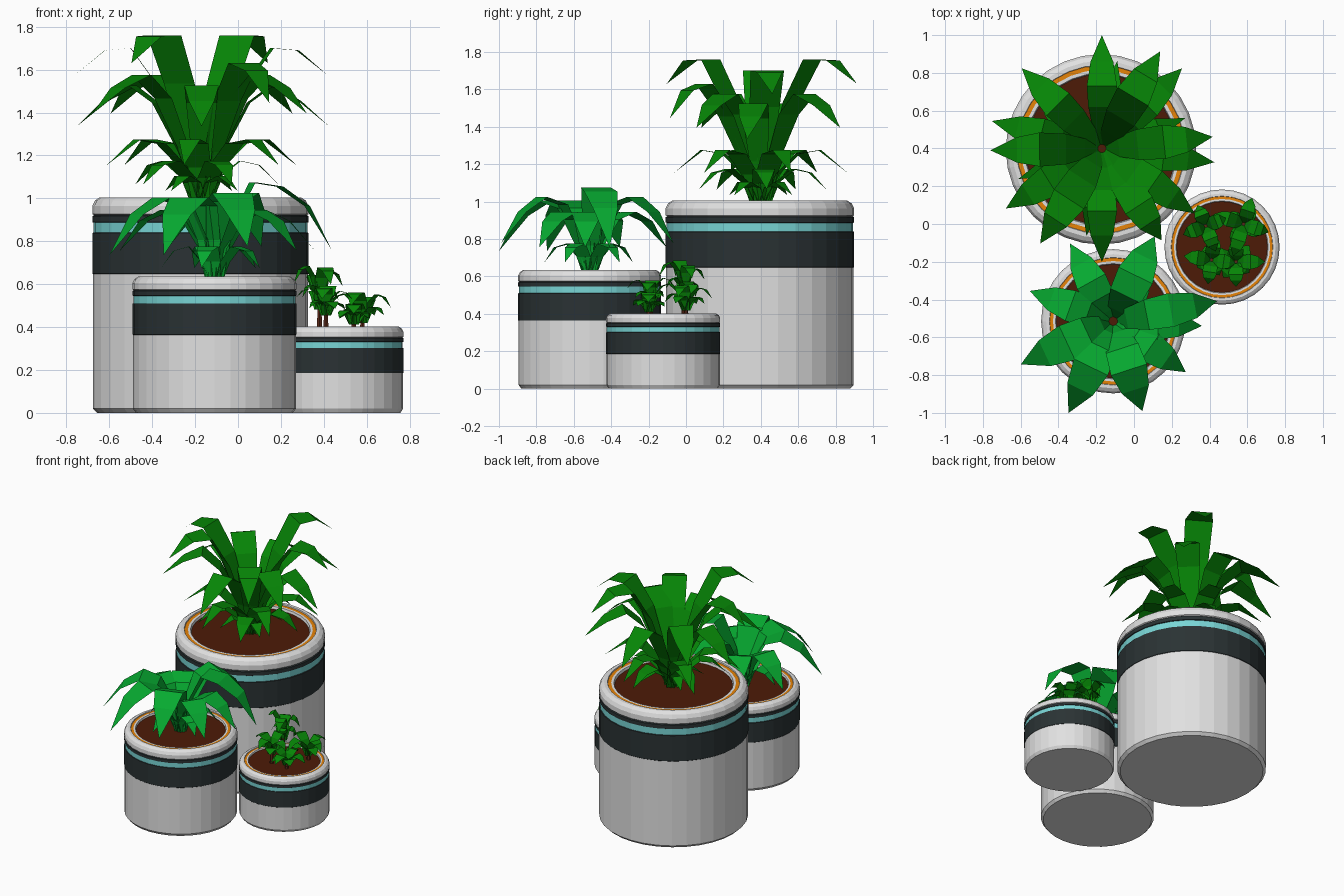
import bpy, bmesh, math, random
from mathutils import Vector

random.seed(4)
if "Cube" in bpy.data.objects:
    bpy.data.objects.remove(bpy.data.objects["Cube"], do_unlink=True)


def material(name, rgb):
    m = bpy.data.materials.new(name)
    m.use_nodes = True
    m.diffuse_color = (*rgb, 1)
    bsdf = next(n for n in m.node_tree.nodes if n.type == 'BSDF_PRINCIPLED')
    bsdf.inputs["Base Color"].default_value = (*rgb, 1)
    return m


white = material("white ceramic", (0.75, 0.75, 0.75))
dark = material("charcoal band", (0.023, 0.032, 0.034))
cyan = material("pale cyan stripe", (0.19, 0.67, 0.67))
orange = material("orange ring", (0.8, 0.23, 0.002))
soil = material("brown soil", (0.075, 0.011, 0.002))
deep_green = material("deep green leaf", (0.002, 0.24, 0.002))
bright_green = material("bright green leaf", (0.002, 0.4, 0.03))
stem_brown = material("brown stem", (0.1, 0.02, 0.008))


def finish(name, bm, mats, location):
    mesh = bpy.data.meshes.new(name)
    bm.to_mesh(mesh)
    bm.free()
    for m in mats:
        mesh.materials.append(m)
    obj = bpy.data.objects.new(name, mesh)
    obj.location = location
    bpy.context.collection.objects.link(obj)
    return obj


# Pots: one turned profile, each step is (radius, height, colour of the wall leading to it)
W, D, C, O, S = range(5)


def pot(name, x, y, radius, height, segments=32):
    steps = [(0.955, 0, W), (0.995, 0.02, W)]
    top_steps = [(0.995, -0.71, W), (1.0, -0.705, D), (1.0, -0.33, D), (0.99, -0.325, D),
                 (0.99, -0.235, C), (1.0, -0.23, D), (1.0, -0.175, D), (0.985, -0.165, D),
                 (1.0, -0.155, W), (1.0, -0.08, W), (0.975, -0.03, W), (0.93, 0, W),
                 (0.885, 0, W), (0.88, -0.015, W), (0.835, -0.015, O), (0.80, -0.015, W),
                 (0.79, -0.05, W)]
    profile = [(r * radius, z, c) for r, z, c in steps]
    profile += [(r * radius, height + z * radius, c) for r, z, c in top_steps]
    bm = bmesh.new()
    rings = []
    for r, z, c in profile:
        rings.append([bm.verts.new((r * math.cos(a), r * math.sin(a), z))
                      for a in (math.tau * i / segments for i in range(segments))])
    for k in range(1, len(rings)):
        low, high = rings[k - 1], rings[k]
        for i in range(segments):
            j = (i + 1) % segments
            bm.faces.new((low[i], low[j], high[j], high[i])).material_index = profile[k][2]
    bm.faces.new(rings[0][::-1])
    bm.faces.new(rings[-1]).material_index = S
    return finish(name, bm, [white, dark, cyan, orange, soil], (x, y, 0))


# Leaf: a flat blade swept along a (distance, height) path and ending in a point
def add_leaf(bm, angle, path, half_width, root=(0, 0, 0)):
    angle = math.radians(angle)
    out = Vector((math.cos(angle), math.sin(angle), 0))
    side = Vector((-out.y, out.x, 0))
    root, up = Vector(root), Vector((0, 0, 1))
    widths = (0.35, 0.6, 0.9, 1.0, 0.75)
    rows = []
    for k, (r, z) in enumerate(path[:-1]):
        p = root + out * r + up * z
        w = side * half_width * widths[k + 6 - len(path)]
        rows.append([bm.verts.new(p - w), bm.verts.new(p + w)])
    tip = bm.verts.new(root + out * path[-1][0] + up * path[-1][1])
    for a, b in zip(rows, rows[1:]):
        bm.faces.new((a[0], a[1], b[1], b[0]))
    bm.faces.new((*rows[-1], tip))


def rosette(name, location, layers, mat):
    bm = bmesh.new()
    for angles, path, width in layers:
        for a in angles:
            add_leaf(bm, a, path, width)
    return finish(name, bm, [mat], location)


def around(count, start):
    return [start + 360 * i / count for i in range(count)]


pot("large_pot", -0.175, 0.395, 0.504, 1.005)
pot("medium_pot", -0.11, -0.515, 0.382, 0.635)
pot("small_pot", 0.466, -0.122, 0.305, 0.402)

# Large plant: tiers of arching leaves, tallest in the middle
rosette("large_plant", (-0.17, 0.4, 0.975), [
    ((59, -123), [(.02, 0), (.09, .28), (.19, .56), (.32, .785), (.45, .78), (.6, .655)], .095),
    ((181, 6), [(.02, 0), (.09, .27), (.19, .53), (.33, .725), (.45, .715), (.59, .6)], .09),
    ((-57,), [(.02, 0), (.1, .24), (.22, .48), (.36, .655), (.47, .62), (.58, .47)], .085),
    ((45, 135, -148, -35),
     [(.02, 0), (.1, .26), (.21, .49), (.33, .6), (.46, .54), (.6, .42)], .085),
    ((90, 166, -90, -7),
     [(.02, 0), (.1, .24), (.22, .47), (.33, .55), (.46, .48), (.6, .36)], .08),
    (around(6, 20), [(.02, 0), (.09, .17), (.2, .28), (.32, .3), (.47, .18)], .068),
    (around(5, 5), [(.02, 0), (.08, .12), (.18, .2), (.27, .18), (.36, .09)], .06),
    (around(4, 50), [(.02, 0), (.07, .1), (.13, .13), (.22, .06)], .055),
], deep_green)

# Medium plant: fewer, broader leaves
rosette("medium_plant", (-0.11, -0.515, 0.605), [
    ((11,), [(.02, 0), (.07, .25), (.18, .47), (.31, .45), (.44, .36), (.56, .15)], .09),
    ((64, -72), [(.02, 0), (.06, .2), (.15, .38), (.27, .42), (.38, .34), (.5, .17)], .1),
    ((-116, -155), [(.02, 0), (.06, .2), (.15, .36), (.27, .4), (.4, .32), (.54, .13)], .1),
    ((119, 160, -3, -35), [(.02, 0), (.06, .16), (.14, .3), (.24, .34), (.35, .29), (.47, .15)], .085),
    (around(5, 40), [(.02, 0), (.06, .1), (.12, .17), (.19, .15), (.25, .07)], .05),
], bright_green)

# Small sprouts: x, y, height of stem, leaf reach, leaf rise
sprouts = [(.38, -.01, .13, .14, .16), (.58, .0, .04, .17, .13),
           (.41, -.19, .09, .14, .11), (.54, -.2, .03, .15, .1)]
bm = bmesh.new()
stems = bmesh.new()
for x, y, stem, reach, rise in sprouts:
    for tier, count in ((1.0, 4), (0.7, 4)):
        for a in around(count, random.uniform(0, 90)):
            r, h = reach * tier * random.uniform(.8, 1.1), rise * tier * random.uniform(.75, 1.05)
            path = [(.005, 0), (r * .25, h * .7), (r * .5, h), (r * .75, h * .9), (r, h * .5)]
            add_leaf(bm, a, path, .04, (x, y, stem * tier))
    made = bmesh.ops.create_cone(stems, cap_ends=True, segments=6, radius1=.014, radius2=.01,
                                 depth=stem + .03)
    bmesh.ops.translate(stems, verts=made["verts"], vec=(x, y, (stem + .03) / 2 - .02))
finish("small_sprouts", bm, [deep_green], (0, 0, .39))
finish("small_stems", stems, [stem_brown], (0, 0, .39))
